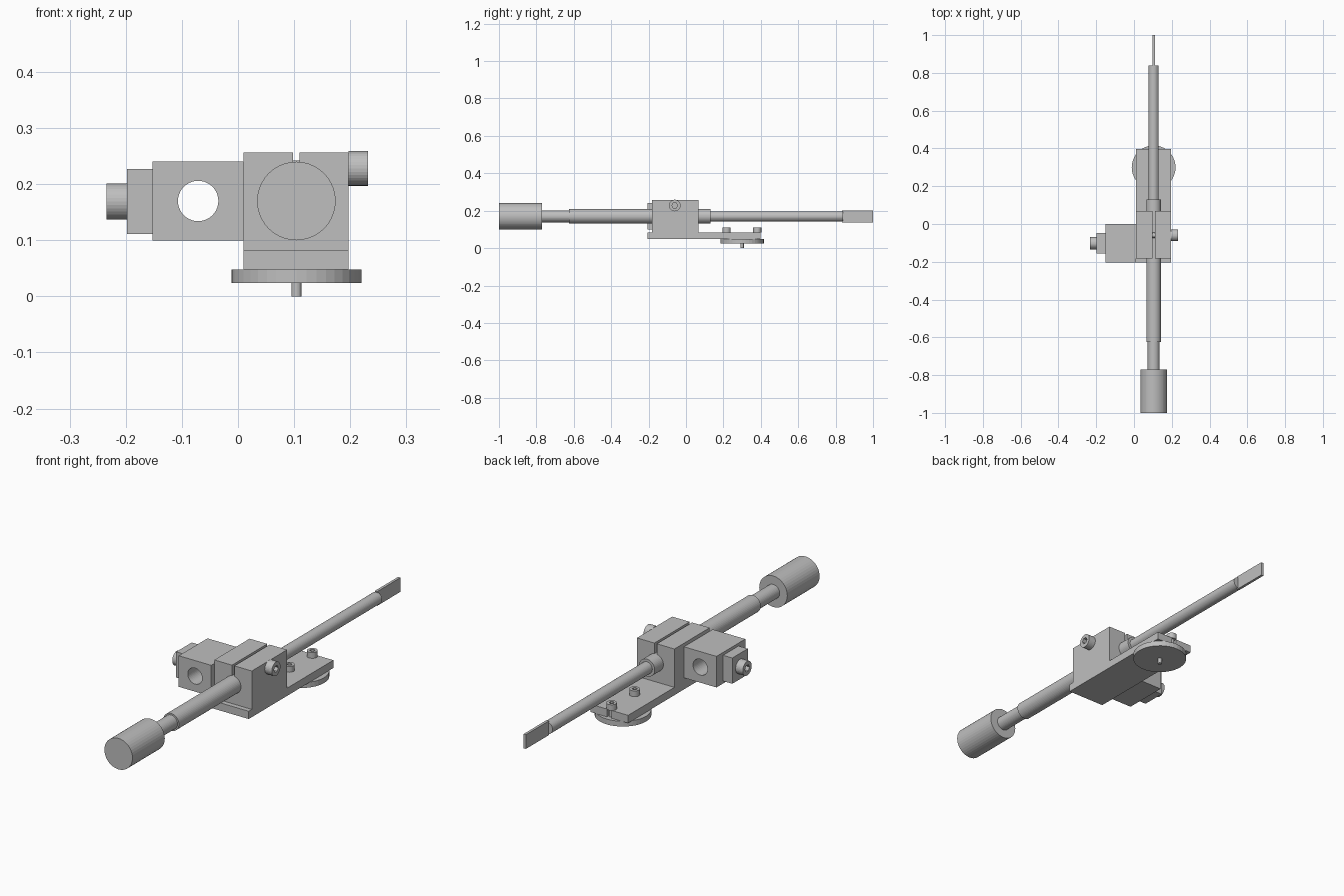
import bpy
from math import pi
from mathutils import Vector

default = bpy.data.objects.get("Cube")
if default:
    bpy.data.objects.remove(default, do_unlink=True)

steel = bpy.data.materials.new("light_grey_metal")
GREY = (0.52, 0.52, 0.52, 1)
steel.diffuse_color = GREY
steel.use_nodes = True
steel.node_tree.nodes["Principled BSDF"].inputs["Base Color"].default_value = GREY

ROD_X, ROD_Z = 0.104, 0.17
TURN = {"x": (0, pi / 2, 0), "y": (pi / 2, 0, 0), "z": (0, 0, 0)}


def finish(name):
    ob = bpy.context.object
    ob.name = name
    bpy.ops.object.transform_apply(location=False, rotation=True, scale=True)
    ob.data.materials.append(steel)
    return ob


def box(name, x, y, z):
    lo, hi = Vector((x[0], y[0], z[0])), Vector((x[1], y[1], z[1]))
    bpy.ops.mesh.primitive_cube_add(size=1, location=(lo + hi) / 2)
    bpy.context.object.scale = hi - lo
    return finish(name)


def cylinder(name, axis, centre, start, end, radius, sides=40):
    """Cylinder along an axis; centre gives the other two coordinates in order."""
    spot = list(centre)
    spot.insert("xyz".index(axis), (start + end) / 2)
    bpy.ops.mesh.primitive_cylinder_add(vertices=sides, radius=radius,
                                        depth=abs(end - start), location=spot,
                                        rotation=TURN[axis])
    return finish(name)


def cut(target, cutter):
    mod = target.modifiers.new("cut", "BOOLEAN")
    mod.operation = "DIFFERENCE"
    mod.solver = "EXACT"
    mod.object = cutter
    bpy.context.view_layer.objects.active = target
    bpy.ops.object.modifier_apply(modifier=mod.name)
    bpy.data.objects.remove(cutter, do_unlink=True)


def socket_screw(name, axis, centre, seat, top, radius):
    """Cap screw head with a hexagonal recess in its top."""
    head = cylinder(name, axis, centre, seat, top, radius, 32)
    floor = seat + (top - seat) * 0.4
    over = top + (top - seat) * 0.3
    cut(head, cylinder("socket_cutter", axis, centre, floor, over, radius * 0.5, 6))


# Rod with handle, stepped along y
for name, start, end, radius in (
        ("handle_knob", -1.0, -0.77, 0.07),
        ("handle_shaft", -0.77, -0.625, 0.032),
        ("guide_tube", -0.625, 0.13, 0.039),
        ("probe_rod", 0.13, 0.84, 0.027)):
    cylinder(name, "y", (ROD_X, ROD_Z), start, end, radius)
box("rod_blade", (ROD_X - 0.006, ROD_X + 0.006), (0.835, 1.0), (0.138, 0.202))

# Clamp block with a slit down to the tube
clamp = box("clamp_block", (0.01, 0.197), (-0.183, 0.068), (0.083, 0.256))
cut(clamp, box("slit_cutter", (0.098, 0.11), (-0.3, 0.2), (0.17, 0.3)))
cylinder("clamp_bolt", "x", (-0.06, 0.228), 0.05, 0.197, 0.014, 24)
socket_screw("clamp_screw", "x", (-0.06, 0.228), 0.197, 0.232, 0.031)

# Base plate, notched at its rear end
base = box("base_plate", (0.01, 0.197), (-0.205, 0.398), (0.048, 0.083))
cut(base, box("notch_cutter", (ROD_X - 0.012, ROD_X + 0.012), (0.38, 0.5), (0, 0.2)))

# Round foot with pin and two screws
cylinder("foot_disc", "z", (ROD_X, 0.3), 0.024, 0.048, 0.116, 40)
cylinder("foot_pin", "z", (ROD_X, 0.3), 0.0, 0.026, 0.009, 24)
for label, y in (("front", 0.217), ("rear", 0.381)):
    socket_screw(label + "_foot_screw", "z", (ROD_X, y), 0.083, 0.109, 0.022)
    cylinder(label + "_screw_shank", "z", (ROD_X, y), 0.045, 0.085, 0.011, 24)

# Side block with a through bore, end pad and screw
side = box("side_block", (-0.152, 0.01), (-0.205, 0.0), (0.1, 0.24))
cut(side, cylinder("bore_cutter", "y", (-0.071, 0.17), -0.4, 0.2, 0.036))
box("side_pad", (-0.198, -0.152), (-0.157, -0.047), (0.111, 0.227))
socket_screw("side_screw", "x", (-0.102, 0.169), -0.198, -0.234, 0.032)
